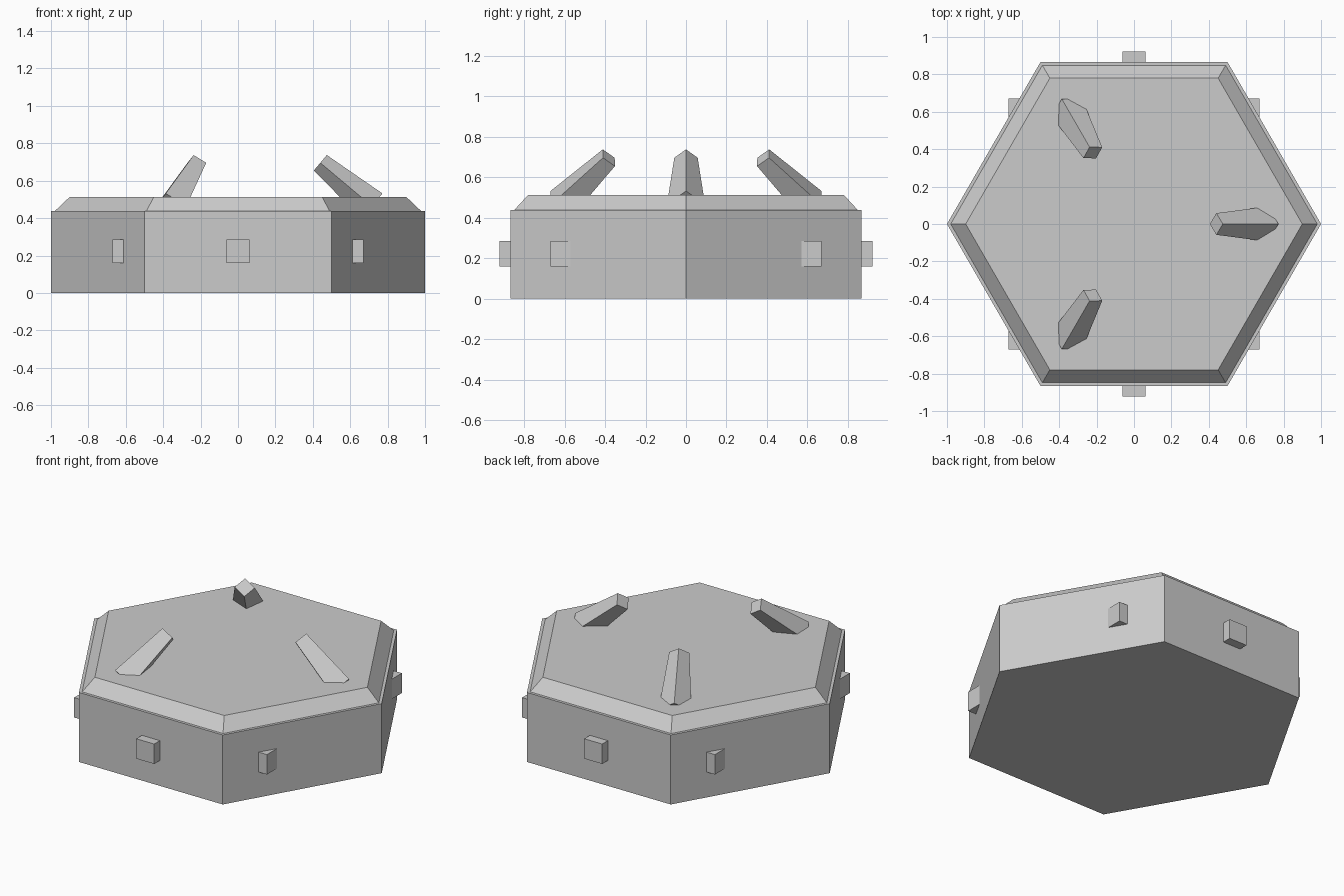
import bpy, bmesh
from math import radians, cos, sin
from mathutils import Matrix, Vector

cube = bpy.data.objects.get("Cube")
if cube:
    bpy.data.objects.remove(cube, do_unlink=True)

grey = bpy.data.materials.new("light_grey")
grey.use_nodes = True
GREY = (0.6, 0.6, 0.6, 1)
grey.diffuse_color = GREY
grey.node_tree.nodes["Principled BSDF"].inputs["Base Color"].default_value = GREY


def add_part(name, bm):
    mesh = bpy.data.meshes.new(name)
    bm.to_mesh(mesh)
    bm.free()
    mesh.materials.append(grey)
    obj = bpy.data.objects.new(name, mesh)
    bpy.context.collection.objects.link(obj)
    return obj


def frustum(name, sides, r_low, r_high, depth, matrix):
    bm = bmesh.new()
    bmesh.ops.create_cone(bm, cap_ends=True, segments=sides, radius1=r_low,
                          radius2=r_high, depth=depth, matrix=matrix)
    return add_part(name, bm)


def hex_slab(name, r_low, r_high, z_low, z_high):
    place = Matrix.Translation((0, 0, (z_low + z_high) / 2)) @ Matrix.Rotation(radians(90), 4, 'Z')
    return frustum(name, 6, r_low, r_high, z_high - z_low, place)


# Hexagonal body with a bevelled deck on top
hex_slab("hexagonal_body", 1.0, 1.0, 0, 0.437)
hex_slab("bevelled_deck", 0.98, 0.9, 0.437, 0.513)

# Three tapered prongs leaning in towards the centre
lean = (Matrix.Translation((0.578, 0, 0.58)) @ Matrix.Rotation(radians(-50), 4, 'Y')
        @ Matrix.Scale(1.07, 4, Vector((0, 1, 0))))
for i in range(3):
    turn = Matrix.Rotation(radians(120 * i), 4, 'Z')
    frustum(f"prong_{i + 1}", 4, 0.088, 0.054, 0.36, turn @ lean)

# Six square studs around the wall, all aligned with the axes
for i, angle in enumerate((45, 90, 135, 225, 270, 315)):
    a = radians(angle)
    bm = bmesh.new()
    bmesh.ops.create_cube(bm, size=0.125, matrix=Matrix.Translation(
        (0.86 * cos(a), 0.86 * sin(a), 0.222)))
    add_part(f"wall_stud_{i + 1}", bm)
